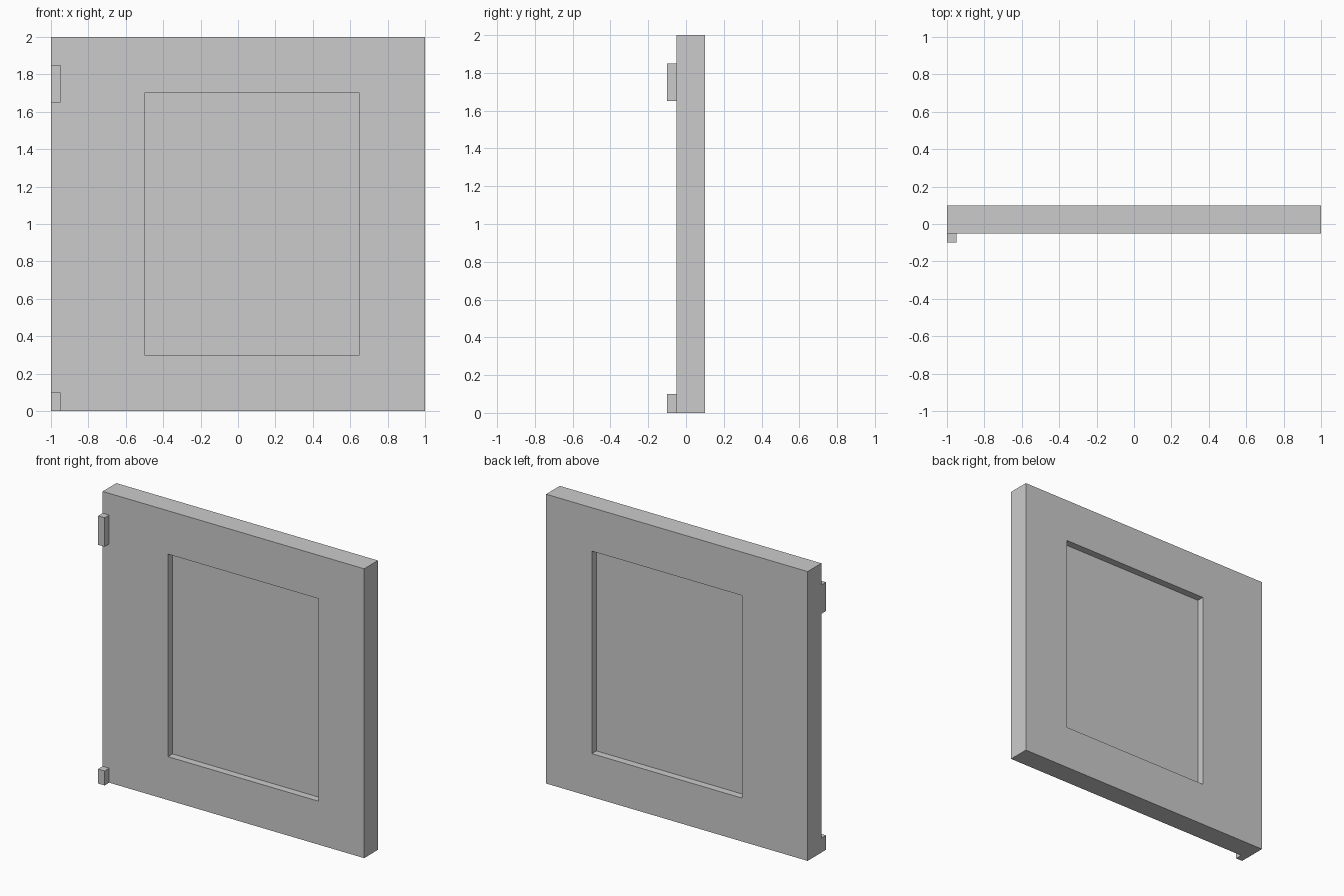
import bpy
import bmesh

if "Cube" in bpy.data.objects:
    bpy.data.objects.remove(bpy.data.objects["Cube"])


def finish(name, bm):
    bmesh.ops.recalc_face_normals(bm, faces=bm.faces)
    mesh = bpy.data.meshes.new(name)
    bm.to_mesh(mesh)
    bm.free()
    obj = bpy.data.objects.new(name, mesh)
    bpy.context.collection.objects.link(obj)
    return obj


def box(name, lo, hi):
    bm = bmesh.new()
    bmesh.ops.create_cube(bm, size=1)
    for v in bm.verts:
        v.co = [(a + b) / 2 + c * (b - a) for a, b, c in zip(lo, hi, v.co)]
    return finish(name, bm)


def ring(name, outer, inner, y0, y1):
    """Rectangular frame; outer and inner are (x0, z0, x1, z1)."""
    bm = bmesh.new()

    def loop(r, y):
        x0, z0, x1, z1 = r
        return [bm.verts.new((x, y, z))
                for x, z in ((x0, z0), (x1, z0), (x1, z1), (x0, z1))]

    loops = [loop(outer, y0), loop(inner, y0), loop(inner, y1), loop(outer, y1)]
    for a, b in zip(loops, loops[1:] + loops[:1]):
        for i in range(4):
            j = (i + 1) % 4
            bm.faces.new((a[i], a[j], b[j], b[i]))
    return finish(name, bm)


# Door frame with an off-centre opening
ring("door_frame", (-1, 0, 1, 2), (-0.5, 0.3, 0.65, 1.7), -0.05, 0.1)

# Pane recessed equally from both faces
box("window_pane", (-0.5, 0.0, 0.3), (0.65, 0.05, 1.7))

# Hinges on the front left edge
for name, z0, z1 in (("lower_hinge", 0, 0.1), ("upper_hinge", 1.65, 1.85)):
    box(name, (-1, -0.1, z0), (-0.95, -0.05, z1))
